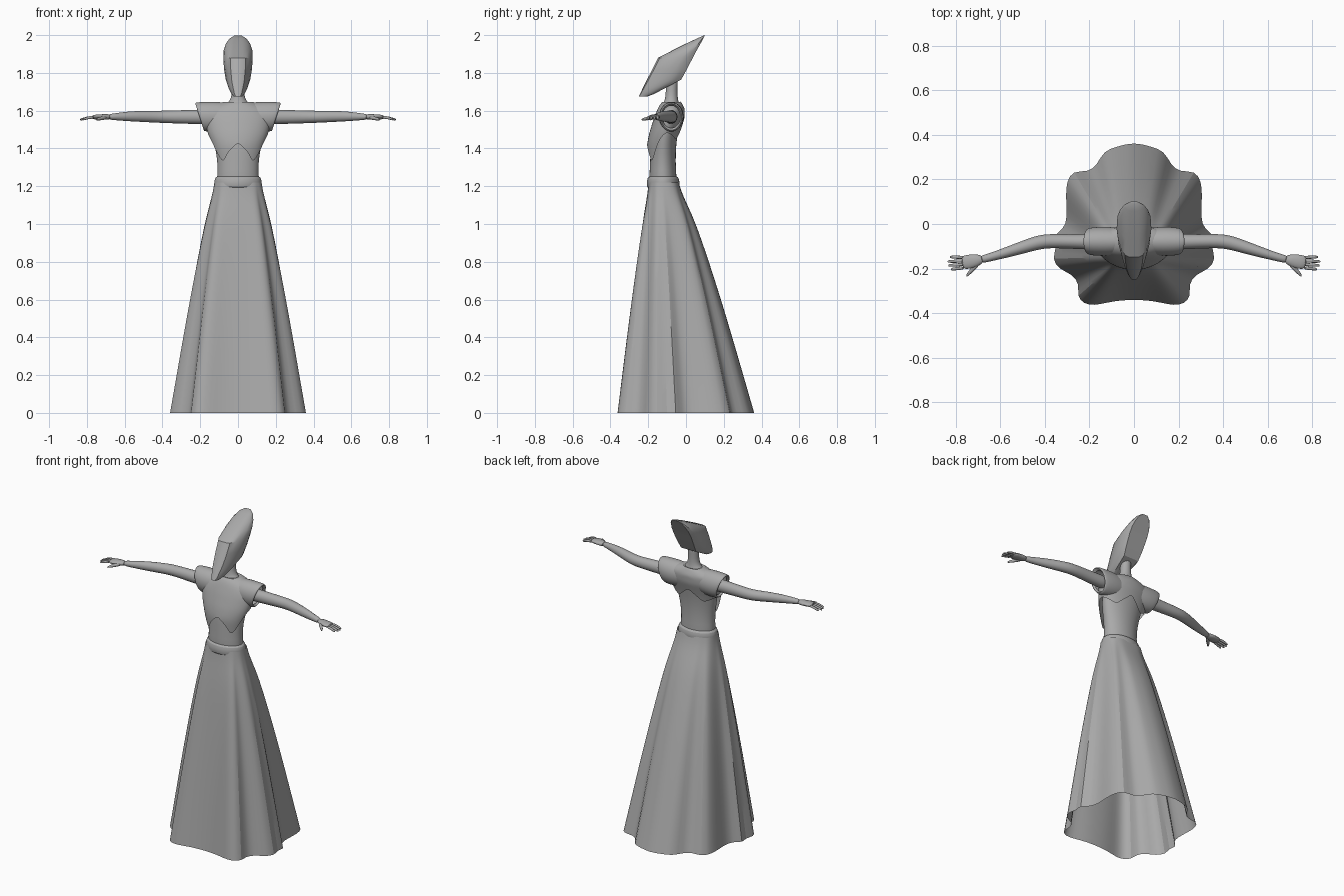
import bpy, bmesh, math
from mathutils import Vector

if "Cube" in bpy.data.objects:
    bpy.data.objects.remove(bpy.data.objects["Cube"])

grey = bpy.data.materials.new("grey")
grey.diffuse_color = (0.4, 0.4, 0.4, 1)
grey.use_nodes = True
grey.node_tree.nodes["Principled BSDF"].inputs["Base Color"].default_value = grey.diffuse_color


def loft(name, rings, cap0=True, cap1=True, subsurf=1, mirror=False, angle=50):
    """Skin a list of equal-length closed rings."""
    bm = bmesh.new()
    vr = [[bm.verts.new(p) for p in r] for r in rings]
    n = len(rings[0])
    for a, b in zip(vr, vr[1:]):
        for i in range(n):
            j = (i + 1) % n
            bm.faces.new((a[i], a[j], b[j], b[i]))
    if cap0:
        bm.faces.new(vr[0][::-1])
    if cap1:
        bm.faces.new(vr[-1])
    bmesh.ops.recalc_face_normals(bm, faces=bm.faces)
    me = bpy.data.meshes.new(name)
    bm.to_mesh(me)
    bm.free()
    me.materials.append(grey)
    ob = bpy.data.objects.new(name, me)
    bpy.context.collection.objects.link(ob)
    if mirror:
        m = ob.modifiers.new("mirror", 'MIRROR')
        m.use_mirror_merge = False
    if subsurf:
        s = ob.modifiers.new("smooth", 'SUBSURF')
        s.levels = s.render_levels = subsurf
    bpy.ops.object.select_all(action='DESELECT')
    ob.select_set(True)
    bpy.context.view_layer.objects.active = ob
    bpy.ops.object.shade_smooth_by_angle(angle=math.radians(angle))
    return ob


def lerp_table(table, z):
    """Interpolate rows (z, a, b, ...) at height z."""
    z = min(max(z, table[0][0]), table[-1][0])
    for a, b in zip(table, table[1:]):
        if z <= b[0]:
            t = (z - a[0]) / (b[0] - a[0])
            return [p + (q - p) * t for p, q in zip(a[1:], b[1:])]


def oval(z, hw, yf, yb, n=24):
    """Horizontal oval from half width, front y and back y."""
    return [(hw * math.sin(2 * math.pi * i / n),
             (yf + yb) / 2 + (yf - yb) / 2 * math.cos(2 * math.pi * i / n), z) for i in range(n)]


def tube(name, path, n=12, mirror=True, subsurf=1):
    """Tube along points (x, y, z, horizontal radius, vertical radius)."""
    rings = []
    for i, p in enumerate(path):
        a, b = path[max(i - 1, 0)], path[min(i + 1, len(path) - 1)]
        d = Vector(b[:3]) - Vector(a[:3])
        side = Vector((-d.y, d.x, 0)).normalized()
        up = d.cross(side).normalized()
        rings.append([Vector(p[:3]) + side * p[3] * math.cos(2 * math.pi * k / n)
                      + up * p[4] * math.sin(2 * math.pi * k / n) for k in range(n)])
    return loft(name, rings, subsurf=subsurf, mirror=mirror)


# Skirt: scalloped hem blended up to an oval waist, open underneath
half_hem = [(0, -.34), (.06, -.342), (.12, -.352), (.18, -.366), (.225, -.358), (.255, -.325),
            (.245, -.27), (.275, -.225), (.335, -.205), (.37, -.155), (.342, -.1), (.366, -.05),
            (.315, -.025), (.298, .03), (.306, .12), (.303, .19), (.275, .24), (.205, .232),
            (.165, .265), (.135, .33), (.075, .347), (0, .368)]
hem = half_hem + [(-x, y) for x, y in half_hem[-2:0:-1]]
flare = [(0, 1), (.2, .855), (.4, .71), (.6, .56), (.8, .4), (1.0, .23), (1.1, .115), (1.17, .035), (1.22, 0)]
rings = []
for z, t in flare:
    ring = []
    for x, y in hem:
        a = math.atan2(y + .03, x)
        c, s = math.cos(a), math.sin(a)
        wx = .125 * math.copysign(abs(c) ** .75, c)
        wy = -.118 + .08 * math.copysign(abs(s) ** .75, s)
        ring.append((wx + (x - wx) * t, wy + (y - wy) * t, z))
    rings.append(ring)
loft("skirt", rings, cap0=False, cap1=False, subsurf=1)

# Waistband
loft("waistband", [oval(z, .115 + d, -.197 - d, -.045 + d) for z, d in
                   ((1.19, .0), (1.195, .011), (1.22, .012), (1.245, .008), (1.252, -.004))],
     cap0=False, cap1=False)

# Torso and neck
torso = [(1.18, .115, -.195, -.045), (1.25, .111, -.195, -.05), (1.33, .108, -.19, -.055),
         (1.42, .125, -.188, -.052), (1.5, .142, -.175, -.04), (1.58, .14, -.155, -.025),
         (1.62, .09, -.13, -.03), (1.645, .045, -.115, -.04), (1.68, .033, -.108, -.045),
         (1.73, .031, -.106, -.045), (1.8, .03, -.1, -.04)]
loft("torso_and_neck", [oval(*r) for r in torso])

# Bodice shell: pointed lower edge in front, two lobes behind
shell = [(1.32, .115, -.2, -.05), (1.42, .138, -.207, -.044), (1.48, .16, -.195, -.032),
         (1.56, .178, -.17, -.008), (1.61, .165, -.15, -.006), (1.64, .11, -.135, -.022),
         (1.652, .062, -.122, -.03)]
edge = [(0, 1.43), (22, 1.385), (42, 1.325), (60, 1.375), (80, 1.46), (95, 1.485), (115, 1.475),
        (145, 1.445), (165, 1.485), (180, 1.52)]
N = 48
rings = []
for k in range(11):
    ring = []
    for i in range(N):
        a = 2 * math.pi * i / N
        low = lerp_table(edge, min(math.degrees(a), 360 - math.degrees(a)))[0]
        z = low + (1.652 - low) * k / 10
        ring.append(oval(z, *lerp_table(shell, z), n=N)[i])
    rings.append(ring)
# turned-in collar
rings.append(oval(1.64, .045, -.116, -.038, N))
loft("bodice", rings, cap0=False, cap1=False)

# Flared shoulder caps with a slanted open end
rings = []
for x, z, ry, rz in ((.06, 1.575, .06, .07), (.11, 1.57, .066, .078), (.16, 1.567, .066, .08),
                     (.2, 1.567, .062, .078), (.208, 1.567, .056, .072), (.19, 1.567, .048, .06)):
    rings.append([(x + .32 * rz * math.sin(t), -.078 + ry * math.cos(t), z + rz * math.sin(t))
                  for t in (2 * math.pi * i / 20 for i in range(20))])
loft("shoulder_cap", rings, cap0=False, cap1=False, mirror=True)

# Arms
tube("arm", [(.12, -.08, 1.567, .04, .04), (.2, -.08, 1.567, .036, .04), (.3, -.078, 1.567, .033, .037),
             (.38, -.076, 1.567, .033, .034), (.43, -.082, 1.568, .033, .033), (.5, -.105, 1.57, .029, .031),
             (.58, -.13, 1.57, .024, .027), (.65, -.151, 1.568, .018, .019), (.69, -.16, 1.567, .019, .015)])

# Hands: palm, four fingers and thumb
tube("palm", [(.675, -.156, 1.567, .018, .016), (.71, -.164, 1.567, .03, .015),
              (.745, -.17, 1.567, .034, .014), (.775, -.174, 1.565, .03, .011)])
for i, (tip_x, tip_y) in enumerate(((.826, -.148), (.836, -.168), (.833, -.186), (.822, -.203))):
    y = -.15 - .0155 * i
    tube("finger_%d" % (i + 1), [(.76, y, 1.566, .008, .009), (.795, (y + tip_y) / 2, 1.563, .008, .008),
                                 (tip_x - .006, tip_y, 1.554, .007, .006), (tip_x, tip_y, 1.552, .004, .004)], n=8)
tube("thumb", [(.695, -.17, 1.565, .012, .012), (.72, -.2, 1.56, .011, .011),
               (.742, -.222, 1.555, .008, .008), (.752, -.236, 1.552, .004, .004)], n=8)

# Head: slanted faceted mask with flat brow and flat back
head = [(1.675, .022, -.25, -.205), (1.69, .036, -.243, -.165), (1.725, .052, -.226, -.1),
        (1.765, .065, -.206, -.025), (1.82, .074, -.178, .005), (1.88, .078, -.148, .036),
        (1.92, .076, -.07, .057), (1.955, .064, .0, .077), (1.982, .045, .058, .091),
        (1.997, .02, .092, .1)]
rows = [(0, 0), (.3, .005), (.52, .05), (.75, .22), (.92, .45), (1, .68), (.96, .85), (.8, 1), (.4, 1), (0, 1)]
rows += [(-x, y) for x, y in rows[-2:0:-1]]
loft("head", [[(w * x, yf + (yb - yf) * y, z) for x, y in rows] for z, w, yf, yb in head],
     subsurf=0, angle=32)
